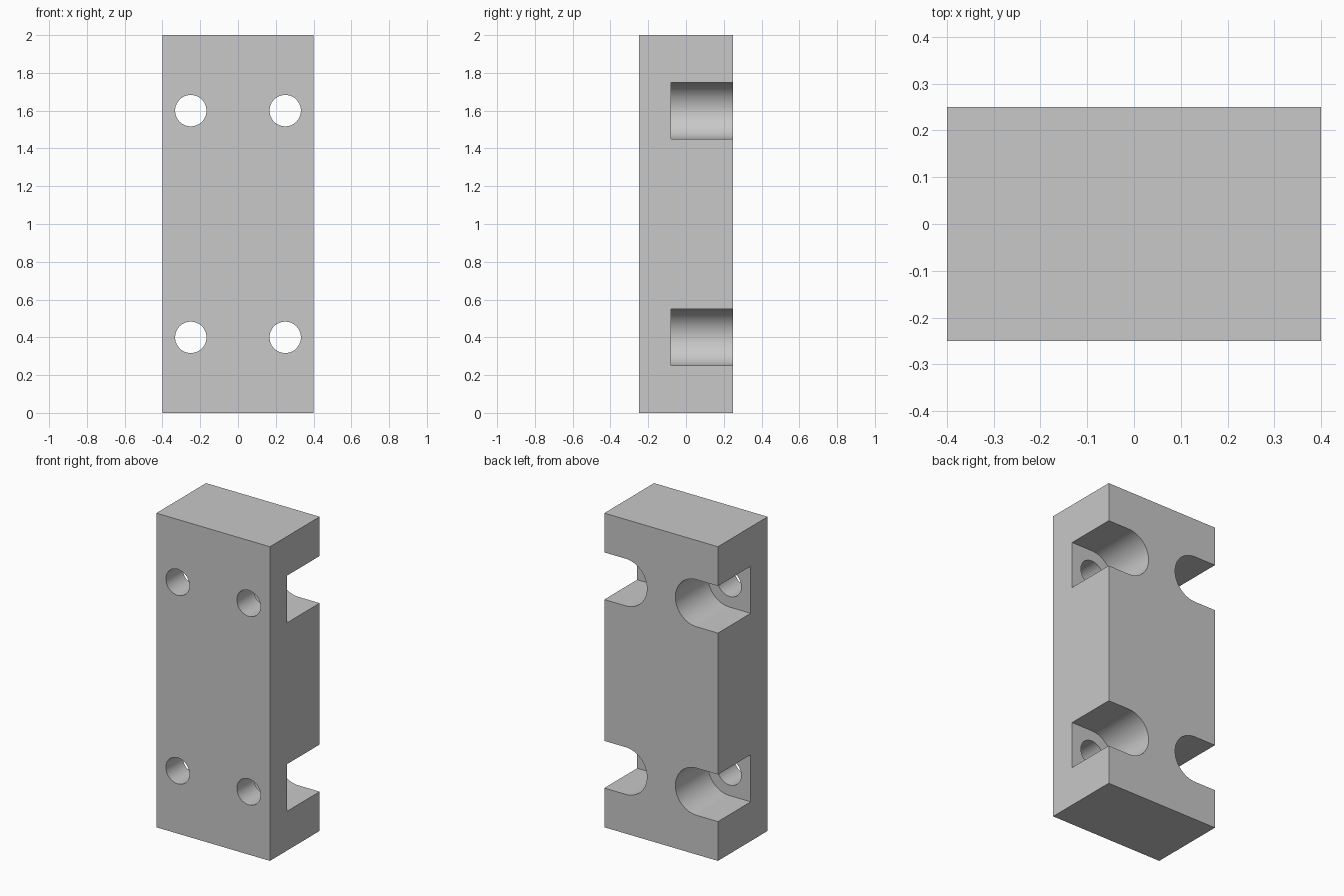
import bpy, bmesh
from math import sin, cos, pi, radians

if "Cube" in bpy.data.objects:
    bpy.data.objects.remove(bpy.data.objects["Cube"], do_unlink=True)

WIDTH, DEPTH, HEIGHT = 0.8, 0.5, 2.0
HOLE_X, HOLE_ZS, HOLE_R = 0.25, (0.4, 1.6), 0.083
SLOT_R, SLOT_FLOOR = 0.15, -0.08


def material(name, rgb):
    mat = bpy.data.materials.new(name)
    mat.use_nodes = True
    mat.diffuse_color = (*rgb, 1)
    mat.node_tree.nodes["Principled BSDF"].inputs["Base Color"].default_value = (*rgb, 1)
    return mat


def prisms(name, profiles, y0, y1):
    """Extrude closed (x, z) profiles from y0 to y1 into one object."""
    bm = bmesh.new()
    for profile in profiles:
        face = bm.faces.new([bm.verts.new((x, y0, z)) for x, z in profile])
        solid = bmesh.ops.extrude_face_region(bm, geom=[face])
        verts = [v for v in solid["geom"] if isinstance(v, bmesh.types.BMVert)]
        bmesh.ops.translate(bm, verts=verts, vec=(0, y1 - y0, 0))
    bmesh.ops.recalc_face_normals(bm, faces=bm.faces)
    mesh = bpy.data.meshes.new(name)
    bm.to_mesh(mesh)
    bm.free()
    obj = bpy.data.objects.new(name, mesh)
    bpy.context.collection.objects.link(obj)
    return obj


def circle(x, z, r, n=64):
    return [(x + r * cos(2 * pi * i / n), z + r * sin(2 * pi * i / n)) for i in range(n)]


def side_slot(side, z, n=48):
    """Half-round inner end, running straight out past the side face."""
    arc = [(side * (HOLE_X - SLOT_R * sin(pi * i / n)), z + SLOT_R * cos(pi * i / n))
           for i in range(n + 1)]
    return arc + [(side * WIDTH, z - SLOT_R), (side * WIDTH, z + SLOT_R)]


# Solid block
w = WIDTH / 2
block = prisms("mounting_block", [[(-w, 0), (w, 0), (w, HEIGHT), (-w, HEIGHT)]],
               -DEPTH / 2, DEPTH / 2)
block.data.materials.append(material("plain grey", (0.58, 0.58, 0.58)))

# Cutters: open slots from the back, then bolt holes through to the front
spots = [(side, z) for side in (-1, 1) for z in HOLE_ZS]
slots = prisms("slot_cutter", [side_slot(s, z) for s, z in spots], SLOT_FLOOR, DEPTH)
holes = prisms("hole_cutter", [circle(s * HOLE_X, z, HOLE_R) for s, z in spots],
               -DEPTH, DEPTH)

bpy.ops.object.select_all(action="DESELECT")
block.select_set(True)
bpy.context.view_layer.objects.active = block
for cutter in (slots, holes):
    mod = block.modifiers.new(cutter.name, "BOOLEAN")
    mod.operation = "DIFFERENCE"
    mod.solver = "EXACT"
    mod.object = cutter
    bpy.ops.object.modifier_apply(modifier=mod.name)
    bpy.data.objects.remove(cutter, do_unlink=True)

# Smooth bores with crisp edges
bpy.ops.object.shade_smooth_by_angle(angle=radians(30))
